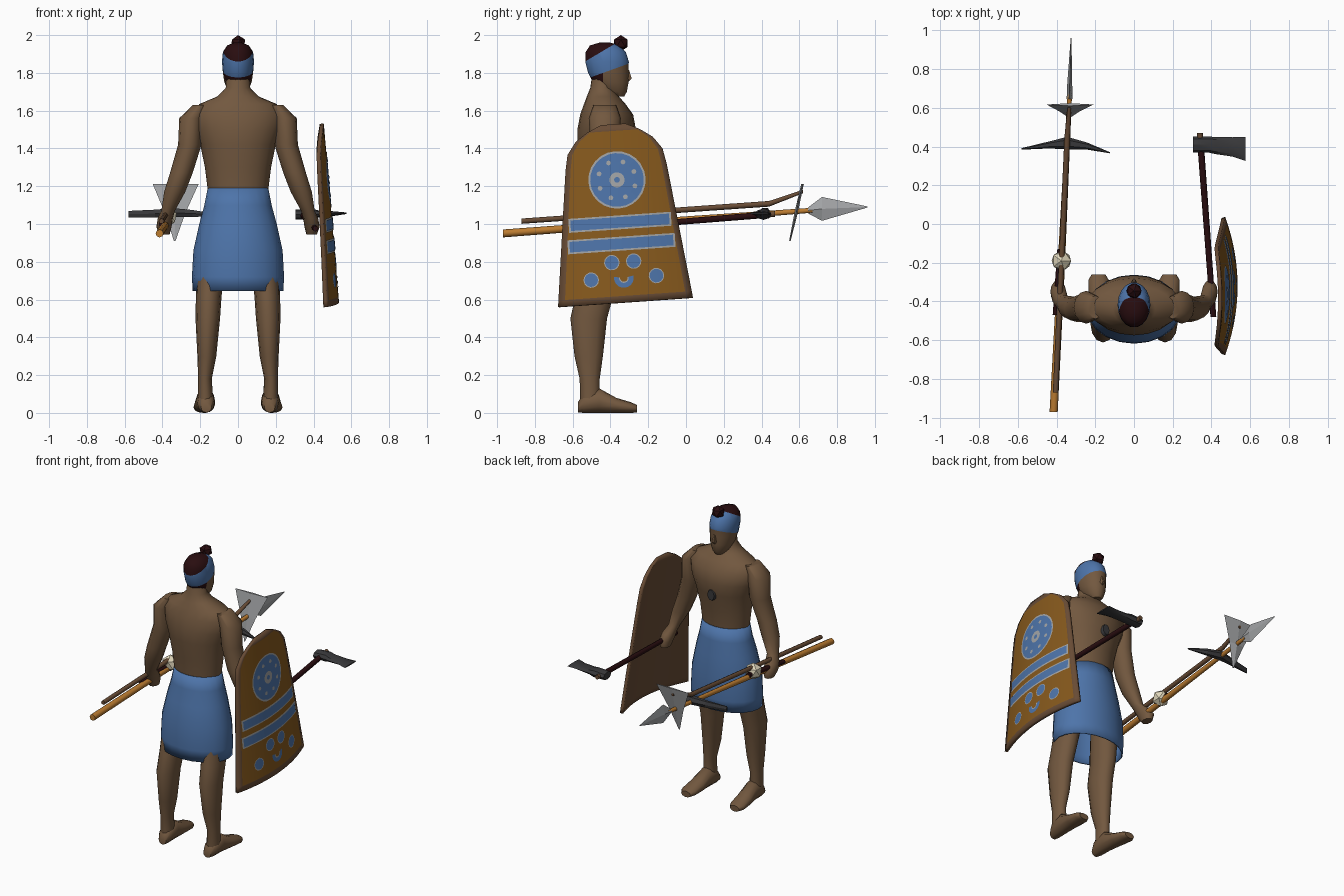
import bpy, bmesh, math
from mathutils import Vector

cube = bpy.data.objects.get("Cube")
if cube:
    bpy.data.objects.remove(cube, do_unlink=True)


def material(name, r, g, b):
    m = bpy.data.materials.new(name)
    m.use_nodes = True
    m.diffuse_color = (r, g, b, 1)
    m.node_tree.nodes["Principled BSDF"].inputs["Base Color"].default_value = (r, g, b, 1)
    return m


SKIN = material("skin", .17, .098, .05)
BLUE = material("blue_cloth", .075, .175, .4)
DARK = material("dark_red_brown", .022, .004, .005)
OCHRE = material("ochre", .24, .1, .012)
BROWN = material("wood_brown", .14, .072, .036)
STEEL = material("pale_grey", .36, .37, .38)
IRON = material("dark_grey", .04, .04, .043)
ORANGE = material("orange_wood", .5, .2, .03)
BONE = material("bone", .75, .68, .5)


def finish(name, bm, mats, smooth=40):
    me = bpy.data.meshes.new(name)
    bm.to_mesh(me)
    bm.free()
    ob = bpy.data.objects.new(name, me)
    bpy.context.collection.objects.link(ob)
    for m in mats:
        me.materials.append(m)
    if smooth:
        bpy.ops.object.select_all(action='DESELECT')
        ob.select_set(True)
        bpy.context.view_layer.objects.active = ob
        bpy.ops.object.shade_smooth_by_angle(angle=math.radians(smooth))
    return ob


def loft_mesh(axis, rings, sides, caps=True):
    """Elliptical rings (x, y, z, a, b) lying across the given axis."""
    a_dir, b_dir = {'x': ((0, 1, 0), (0, 0, 1)), 'y': ((1, 0, 0), (0, 0, 1)),
                    'z': ((1, 0, 0), (0, 1, 0))}[axis]
    a_dir, b_dir = Vector(a_dir), Vector(b_dir)
    bm = bmesh.new()
    loops = []
    for x, y, z, a, b in rings:
        turn = [2 * math.pi * i / sides for i in range(sides)]
        loops.append([bm.verts.new(Vector((x, y, z)) + a_dir * a * math.cos(t)
                                   + b_dir * b * math.sin(t)) for t in turn])
    for p, q in zip(loops, loops[1:]):
        for i in range(sides):
            j = (i + 1) % sides
            bm.faces.new((p[i], p[j], q[j], q[i]))
    if caps:
        bm.faces.new(loops[0])
        bm.faces.new(loops[-1])
    bmesh.ops.recalc_face_normals(bm, faces=bm.faces)
    return bm


def loft(name, axis, rings, sides, mat, smooth=50, caps=True):
    return finish(name, loft_mesh(axis, rings, sides, caps), [mat], smooth)


def ball(name, loc, r, mat, detail=1):
    bm = bmesh.new()
    bmesh.ops.create_icosphere(bm, subdivisions=detail, radius=r)
    bmesh.ops.translate(bm, verts=bm.verts, vec=loc)
    return finish(name, bm, [mat], 0)


# Torso and neck
torso = [(1.1, -.43, .15, .11), (1.18, -.43, .16, .115), (1.3, -.43, .175, .125),
         (1.42, -.425, .2, .148), (1.5, -.42, .23, .155), (1.58, -.42, .245, .14),
         (1.635, -.43, .205, .11), (1.675, -.44, .11, .085), (1.72, -.445, .065, .062),
         (1.8, -.43, .062, .065)]
loft("torso", 'z', [(0, y, z, a, b) for z, y, a, b in torso], 20, SKIN)
loft("chest_pendant", 'y', [(0, -.285, 1.42, .03, .04), (0, -.265, 1.42, .025, .035)], 10, IRON)

# Wrapped skirt, open below
skirt = [(1.19, -.43, .16, .122), (1.1, -.43, .178, .135), (1.0, -.435, .205, .155),
         (.86, -.44, .236, .176), (.72, -.44, .244, .178), (.645, -.44, .24, .174)]
skirt = loft("skirt", 'z', [(0, y, z, a, b) for z, y, a, b in skirt], 20, BLUE, caps=False)
wall = skirt.modifiers.new("thickness", 'SOLIDIFY')
wall.thickness = .008

# Arms, legs and feet on both sides
arm = [(.2, -.43, 1.63, .04, .06), (.247, -.43, 1.56, .064, .085), (.255, -.43, 1.42, .062, .075),
       (.3, -.44, 1.27, .06, .065), (.335, -.43, 1.17, .056, .058), (.37, -.405, 1.07, .036, .04),
       (.385, -.375, 1.03, .04, .055), (.392, -.35, .985, .04, .06), (.39, -.34, .945, .028, .04)]
leg = [(.14, -.45, .82, .08, .1), (.155, -.485, .62, .068, .1), (.16, -.515, .5, .065, .097),
       (.165, -.515, .3, .05, .075), (.175, -.51, .18, .036, .053), (.172, -.508, .05, .042, .052)]
foot = [(.168, -.572, .03, .028, .028), (.17, -.54, .05, .045, .05), (.172, -.46, .065, .05, .065),
        (.178, -.37, .04, .055, .04), (.183, -.29, .028, .053, .028), (.183, -.26, .022, .035, .02)]
for side, s in (("left", 1), ("right", -1)):
    for part, axis, rings in (("arm", 'z', arm), ("leg", 'z', leg), ("foot", 'y', foot)):
        loft(f"{side}_{part}", axis, [(s * r[0],) + r[1:] for r in rings], 12, SKIN)

# Head with a tilted headband and hair cap cut into it
head = [(1.675, -.365, .03, .038), (1.70, -.38, .052, .068), (1.75, -.398, .072, .095),
        (1.8, -.412, .08, .108), (1.86, -.418, .085, .117), (1.91, -.425, .08, .108),
        (1.945, -.43, .058, .08), (1.96, -.43, .02, .03)]
bm = loft_mesh('z', [(0, y, z, a, b) for z, y, a, b in head], 18)
brow = (Vector((0, -.42, 1.807)), Vector((0, -.36, 1)))
crown = (Vector((0, -.535, 1.86)), Vector((0, -.51, .86)))
nape = (Vector((0, -.44, 1.75)), Vector((0, -1, 0)))
for point, normal in (brow, crown, nape):
    bmesh.ops.bisect_plane(bm, geom=bm.verts[:] + bm.edges[:] + bm.faces[:],
                           plane_co=point, plane_no=normal)
for f in bm.faces:
    c = f.calc_center_median()
    over = [(c - p).dot(n) > 0 for p, n in (brow, crown, nape)]
    f.material_index = 2 if over[1] or (over[2] and not over[0]) else int(over[0])
finish("head", bm, [SKIN, BLUE, DARK], 50)
loft("nose", 'z', [(0, -.308, 1.815, .007, .008), (0, -.305, 1.77, .016, .02),
                   (0, -.312, 1.755, .01, .01)], 6, SKIN)
ball("hair_bun", (0, -.345, 1.957), .043, DARK)

# Curved shield: local u runs across, v runs up, tilted four degrees
TILT = math.radians(4)


def on_shield(u, v, lift=0):
    c, s = math.cos(TILT), math.sin(TILT)
    return Vector((.535 - .085 * v - .5 * u * u + lift, -.32 + u * c - v * s, .585 + u * s + v * c))


def sheet(points, mats, rule=lambda i, j: 0):
    """Quad grid through rows of points."""
    bm = bmesh.new()
    rows = [[bm.verts.new(p) for p in row] for row in points]
    for i in range(len(rows) - 1):
        for j in range(len(rows[0]) - 1):
            f = bm.faces.new((rows[i][j], rows[i][j + 1], rows[i + 1][j + 1], rows[i + 1][j]))
            f.material_index = rule(i, j)
    bmesh.ops.remove_doubles(bm, verts=bm.verts, dist=.0001)
    return bm


outline = [(0, .358), (.035, .354), (.25, .327), (.5, .296), (.72, .268), (.8, .252),
           (.865, .205), (.91, .14), (.945, .065)]
steps = [-1, -.9] + [k / 10 for k in range(-8, 9)] + [.9, 1]
last = (len(outline) - 2, len(steps) - 2)
bm = sheet([[on_shield(w * s, v) for s in steps] for v, w in outline], (OCHRE, BROWN),
           lambda i, j: int(i in (0, last[0]) or j in (0, last[1])))
shield = finish("shield", bm, [OCHRE, BROWN], 30)
body = shield.modifiers.new("thickness", 'SOLIDIFY')
body.thickness = .02
body.offset = -1
body.material_offset = 1
body.material_offset_rim = 1


def painted_arc(name, u, v, r0, r1, mat, lift, start=0, end=360, n=24):
    rows = []
    for k in range(n + 1):
        t = math.radians(start + (end - start) * k / n)
        radii = [r0 + (r1 - r0) * q / 3 for q in range(4)]
        rows.append([on_shield(u + r * math.cos(t), v + r * math.sin(t), lift) for r in radii])
    bm = sheet(rows, [mat])
    bmesh.ops.reverse_faces(bm, faces=bm.faces) if bm.faces[:][0].normal.x < 0 else None
    bm.normal_update()
    for f in bm.faces:
        if f.normal.x < 0:
            f.normal_flip()
    finish(name, bm, [mat], 0)


def painted_band(name, v, half_height, half_width, mat, lift):
    rows = [[on_shield(half_width * k / 8, v + h, lift) for k in range(-8, 9)]
            for h in (-half_height, half_height)]
    finish(name, sheet(rows, [mat]), [mat], 0)


painted_arc("sun_disc", 0, .65, 0, .142, BLUE, .003)
painted_arc("sun_ring", 0, .65, .142, .152, STEEL, .003)
painted_arc("sun_centre", 0, .65, .015, .04, STEEL, .005)
for k in range(8):
    t = math.pi * (k + .5) / 4
    painted_arc("sun_dot", .1 * math.cos(t), .65 + .1 * math.sin(t), 0, .013, STEEL, .005, n=8)
for v, w in ((.425, .272), (.312, .285)):
    painted_band("band_edge", v, .037, w, STEEL, .003)
    painted_band("band", v, .028, w - .01, BLUE, .005)
for u, v in ((.058, .215), (.173, .13)):
    for s in (1, -1):
        painted_arc("spot", s * u, v, 0, .036, BLUE, .003, n=14)
        painted_arc("spot_edge", s * u, v, .036, .041, STEEL, .003, n=14)
painted_arc("crescent", 0, .13, .026, .052, BLUE, .003, 170, 370)
painted_arc("crescent_edge", 0, .13, .02, .026, STEEL, .003, 170, 370)

# Axe in the left hand
loft("axe_handle", 'y', [(.41, -.48, .975, .015, .015), (.342, .44, 1.05, .017, .017)], 8, DARK)
loft("axe_handle_tip", 'y', [(.342, .44, 1.05, .015, .015), (.34, .47, 1.053, .015, .015)], 8, BROWN)
loft("axe_head", 'x', [(.305, .41, 1.05, .042, .026), (.39, .41, 1.052, .042, .03),
                       (.42, .405, 1.053, .044, .02), (.51, .398, 1.055, .05, .012),
                       (.575, .388, 1.057, .062, .004)], 8, IRON, 30)

# Spear in the right hand
loft("spear_shaft", 'y', [(-.415, -.97, .95, .021, .021), (-.375, -.2, 1.008, .019, .019),
                          (-.332, .67, 1.073, .012, .013)], 8, ORANGE)
loft("spear_point", 'y', [(-.333, .645, 1.072, .015, .015), (-.332, .72, 1.08, .013, .063),
                          (-.325, .96, 1.09, .002, .003)], 4, STEEL, 0)

# Pole with a triangular blade and a pick head
loft("blade_pole", 'y', [(-.405, -.87, 1.015, .014, .014), (-.345, .44, 1.107, .015, .015),
                         (-.333, .62, 1.172, .009, .009)], 8, BROWN)
loft("triangle_blade", 'z', [(-.335, .55, .91, .004, .004), (-.333, .583, 1.06, .055, .009),
                             (-.33, .617, 1.213, .122, .007)], 4, STEEL, 0)
loft("pick_head", 'x', [(-.58, .388, 1.052, .004, .02), (-.44, .408, 1.055, .018, .024),
                        (-.345, .418, 1.06, .032, .028), (-.24, .402, 1.055, .018, .022),
                        (-.125, .368, 1.05, .003, .006)], 6, IRON, 0)

# Small club with a bone head
loft("club_handle", 'y', [(-.405, -.47, 1.0, .015, .015), (-.378, -.13, 1.03, .018, .018)], 8, DARK)
ball("club_head", (-.375, -.19, 1.035), .056, BONE)
